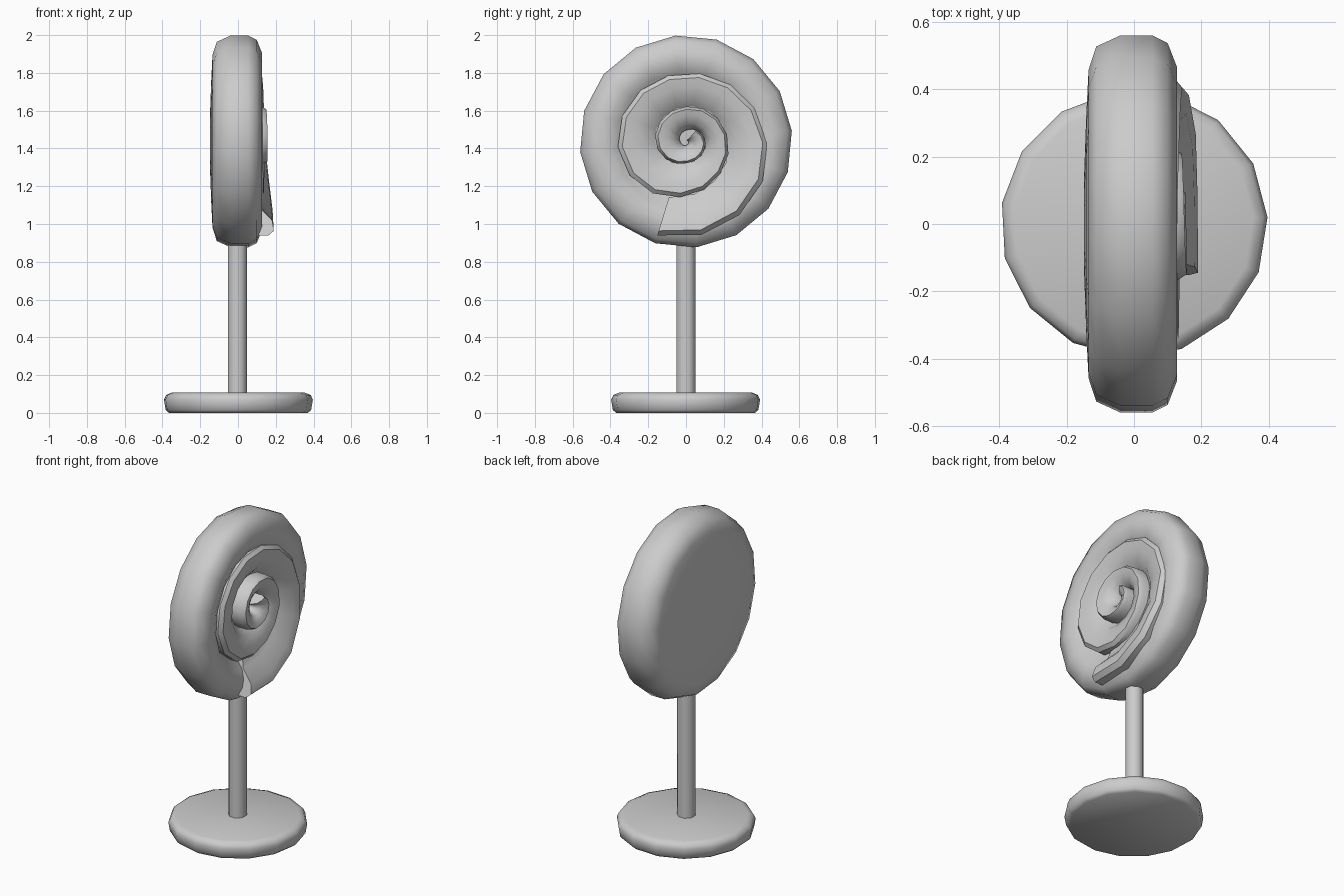
import bpy, bmesh, math
from mathutils import Vector

if "Cube" in bpy.data.objects:
    bpy.data.objects.remove(bpy.data.objects["Cube"])

CANDY_Z = 1.437

grey = bpy.data.materials.new("light grey")
grey.diffuse_color = (0.6, 0.6, 0.6, 1)
grey.use_nodes = True
grey.node_tree.nodes["Principled BSDF"].inputs["Base Color"].default_value = grey.diffuse_color


def finish(name, bm, angle):
    bmesh.ops.recalc_face_normals(bm, faces=bm.faces)
    mesh = bpy.data.meshes.new(name)
    bm.to_mesh(mesh)
    bm.free()
    mesh.materials.append(grey)
    ob = bpy.data.objects.new(name, mesh)
    bpy.context.collection.objects.link(ob)
    bpy.ops.object.select_all(action='DESELECT')
    ob.select_set(True)
    bpy.context.view_layer.objects.active = ob
    bpy.ops.object.shade_smooth_by_angle(angle=math.radians(angle))
    return ob


def loft(name, rings, angle):
    """Skin a list of equal closed rings and cap both ends."""
    bm = bmesh.new()
    loops = [[bm.verts.new(p) for p in ring] for ring in rings]
    n = len(loops[0])
    for a, b in zip(loops, loops[1:]):
        for i in range(n):
            j = (i + 1) % n
            bm.faces.new((a[i], a[j], b[j], b[i]))
    bm.faces.new(loops[0])
    bm.faces.new(loops[-1])
    return finish(name, bm, angle)


def circle(r, n, turn=0.0):
    return [(r * math.cos(2 * math.pi * i / n + turn),
             r * math.sin(2 * math.pi * i / n + turn)) for i in range(n)]


# Round base with softened rim
base_profile = [(0.37, 0.0), (0.388, 0.015), (0.397, 0.07), (0.385, 0.095), (0.355, 0.107)]
loft("base", [[(x, y, z) for x, y in circle(r, 15, 0.05)] for r, z in base_profile], 50)

# Stick
loft("stick", [[(x - 0.003, y, z) for x, y in circle(0.054, 8, math.pi / 8)]
               for z in (0.09, 0.95)], 50)

# Candy disc, lathed around the x axis: flat back, round rim, sunken front
disc_profile = [(-0.148, 0.15), (-0.142, 0.32), (-0.135, 0.46), (-0.112, 0.53),
                (-0.04, 0.563), (0.055, 0.563), (0.10, 0.54), (0.127, 0.47),
                (0.125, 0.42), (0.105, 0.37), (0.07, 0.33), (0.06, 0.10)]
loft("candy_disc", [[(x, y, z + CANDY_Z) for y, z in circle(r, 16, 0.1)]
                    for x, r in disc_profile], 50)

# Spiral: outer edge radius by angle in degrees
edge_keys = [(-107, 0.52), (-45, 0.475), (0, 0.43), (45, 0.385), (90, 0.36), (180, 0.365),
             (225, 0.34), (270, 0.29), (315, 0.25), (360, 0.225), (450, 0.185),
             (540, 0.165), (630, 0.115), (720, 0.105), (810, 0.06), (900, 0.03), (1200, 0.0)]


def lerp_keys(keys, t):
    for (t0, v0), (t1, v1) in zip(keys, keys[1:]):
        if t <= t1:
            return v0 + (v1 - v0) * (t - t0) / (t1 - t0)
    return keys[-1][1]


# Ridge height by angle: tall lip at the loose end, then settling, rising at the heart
height_keys = [(-107, 0.19), (-60, 0.188), (0, 0.142), (90, 0.127), (360, 0.142),
               (540, 0.158), (780, 0.15)]
# Cross-section: (0 = outer edge .. 1 = inner edge, share of height)
section = [(0.0, 0.3), (0.0, 0.85), (0.12, 1.0), (0.4, 0.95), (0.75, 0.8), (1.0, 0.5), (1.0, 0.3)]

rings = []
for k in range(34):
    deg = -107 + k * 26.5
    outer, inner = lerp_keys(edge_keys, deg), lerp_keys(edge_keys, deg + 360)
    h = lerp_keys(height_keys, deg)
    a = math.radians(deg)
    ring = []
    for f, s in section:
        r = outer + (inner - outer) * f
        x = h * s
        if f > 0.5 and deg < 60:      # loose end slopes down into the disc
            x = min(x, 0.11)
        ring.append(Vector((x, r * math.cos(a), CANDY_Z + r * math.sin(a))))
    rings.append(ring)
loft("candy_swirl", rings, 40)
